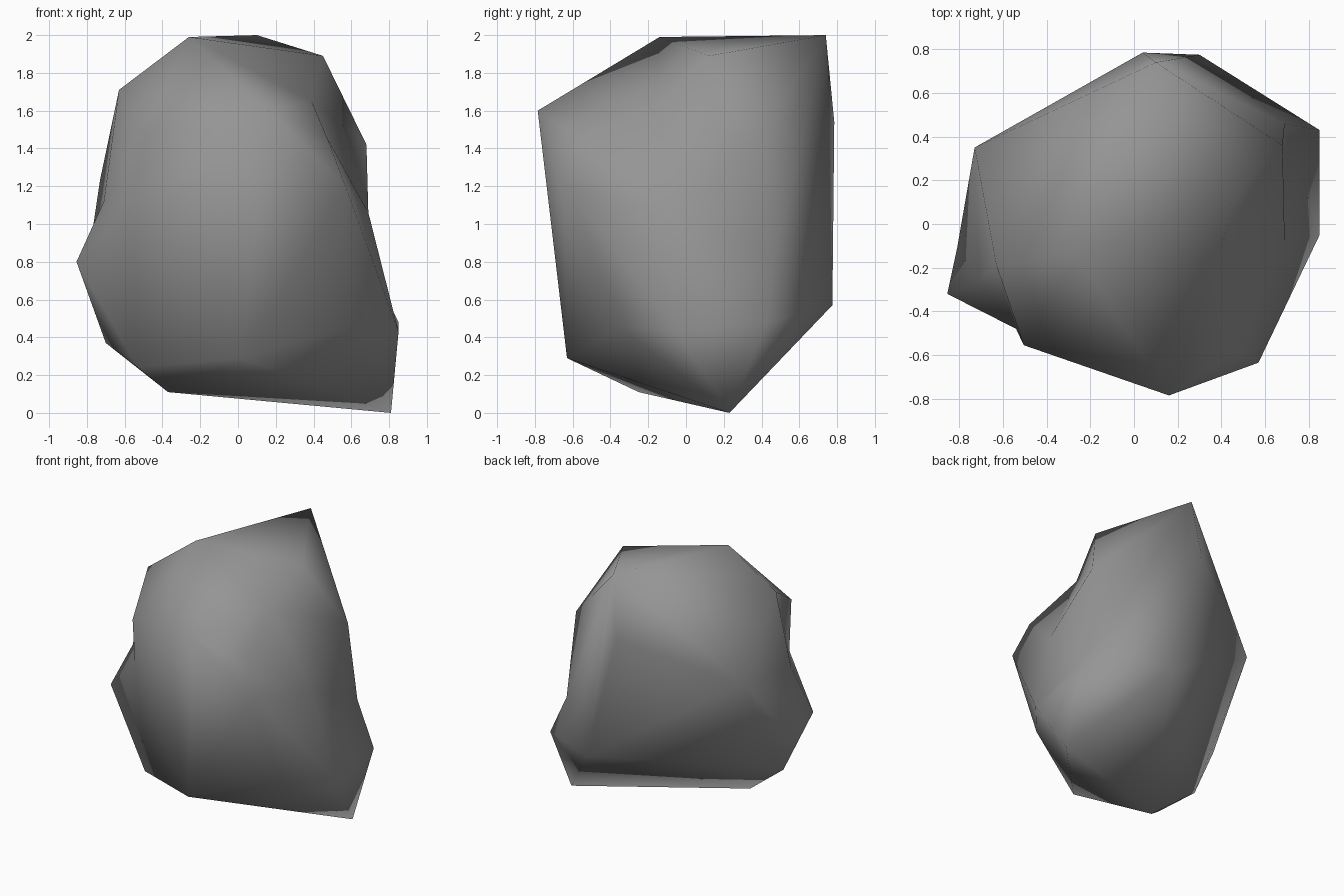
import bpy, bmesh
from mathutils import Vector

cube = bpy.data.objects.get("Cube")
if cube:
    bpy.data.objects.remove(cube, do_unlink=True)

# Outer corners of the boulder, from the crown down to the base
crown = [(.1, .74, 2), (-.26, -.14, 1.99), (.45, .12, 1.89), (-.63, -.19, 1.71)]
shoulder = [(.16, -.785, 1.6), (.04, .785, 1.54), (-.505, -.555, 1.48),
            (.68, .36, 1.42), (-.73, .35, 1.235), (.57, -.635, 1.2)]
belly = [(-.855, -.32, .8), (.3, .775, .57), (.85, .43, .48), (.85, -.05, .43), (.59, -.35, .455)]
base = [(-.7, -.18, .37), (.02, -.63, .29), (-.53, -.37, .24), (-.37, -.25, .11), (.81, .23, 0)]

# Hollow corners: each is swollen outwards to join the hull, then settles back
hollows = [
    (1.22, (.39, -.16, 1.65)),    # upper left dent
    (1.1, (.47, -.57, 1.46)),     # ridge beside the dent
    (1.12, (.69, -.08, 1.06)),    # left flank
    (1.2, (.69, .46, .8)),        # back left flank
    (1.15, (-.71, -.26, 1.12)),   # right flank
    (1.06, (-.81, -.11, .7)),     # right bulge
    (1.2, (-.54, -.48, 1.125)),   # front right dent
]
core = Vector((0, 0, 1))

# Boulder body
bm = bmesh.new()
for co in crown + shoulder + belly + base:
    bm.verts.new(co)
settled = {}
for swell, co in hollows:
    point = Vector(co)
    vert = bm.verts.new(core + (point - core) * swell)
    settled[vert] = point
bmesh.ops.convex_hull(bm, input=bm.verts[:], use_existing_faces=False)
for vert, point in settled.items():
    vert.co = point
bmesh.ops.delete(bm, geom=[v for v in bm.verts if not v.link_faces], context="VERTS")
bmesh.ops.triangulate(bm, faces=bm.faces[:])
bmesh.ops.recalc_face_normals(bm, faces=bm.faces[:])
for face in bm.faces:
    face.smooth = True

mesh = bpy.data.meshes.new("boulder")
bm.to_mesh(mesh)
bm.free()
boulder = bpy.data.objects.new("boulder", mesh)
bpy.context.collection.objects.link(boulder)

# Stone colour
stone = bpy.data.materials.new("grey stone")
stone.use_nodes = True
colour = (0.3, 0.3, 0.3, 1)
stone.diffuse_color = colour
stone.node_tree.nodes["Principled BSDF"].inputs["Base Color"].default_value = colour
mesh.materials.append(stone)
